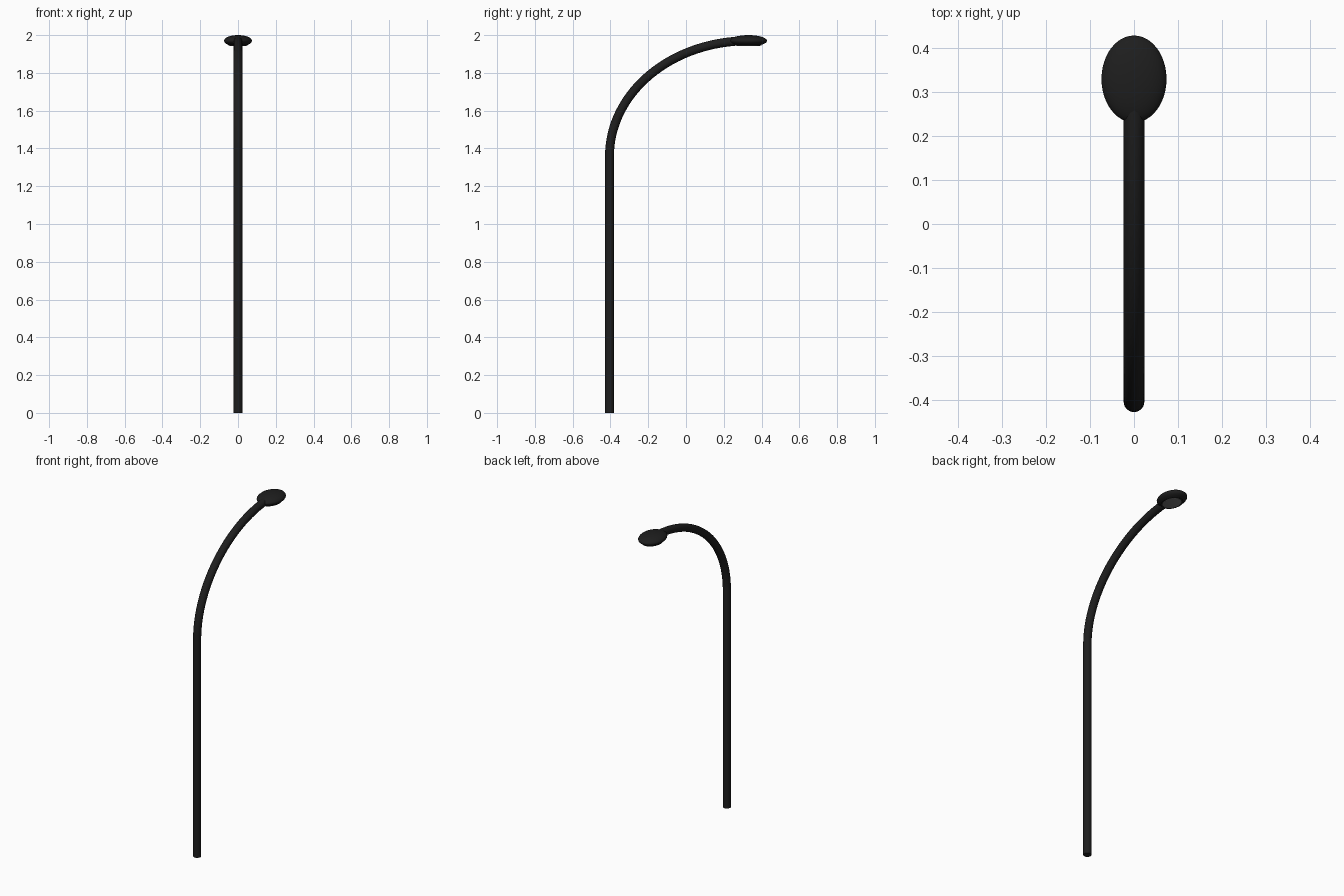
import bpy, bmesh, math

if "Cube" in bpy.data.objects:
    bpy.data.objects.remove(bpy.data.objects["Cube"])

def material(name, v):
    m = bpy.data.materials.new(name)
    m.diffuse_color = (v, v, v, 1)
    m.use_nodes = True
    m.node_tree.nodes["Principled BSDF"].inputs["Base Color"].default_value = m.diffuse_color
    return m

dark = material("dark_metal", 0.013)
glass = material("lamp_glass", 0.16)

def smooth(ob, angle=35):
    bpy.ops.object.select_all(action='DESELECT')
    ob.select_set(True)
    bpy.context.view_layer.objects.active = ob
    bpy.ops.object.shade_smooth_by_angle(angle=math.radians(angle))

# Pole: straight post sweeping into a quarter-ellipse arm
POLE_Y, HEAD_Y, BEND_Z = -0.405, 0.33, 1.36
a, b = HEAD_Y - POLE_Y, 0.61
path = [(0, POLE_Y, 0)]
steps = 32
for i in range(steps + 1):
    t = math.pi / 2 * i / steps
    path.append((0, HEAD_Y - a * math.cos(t), BEND_Z + b * math.sin(t)))
curve = bpy.data.curves.new("pole", 'CURVE')
curve.dimensions = '3D'
curve.bevel_depth = 0.0235
curve.bevel_resolution = 6
curve.use_fill_caps = True
spline = curve.splines.new('POLY')
spline.points.add(len(path) - 1)
for p, co in zip(spline.points, path):
    p.co = (*co, 1)
pole = bpy.data.objects.new("pole", curve)
bpy.context.collection.objects.link(pole)
bpy.ops.object.select_all(action='DESELECT')
pole.select_set(True)
bpy.context.view_layer.objects.active = pole
bpy.ops.object.convert(target='MESH')
pole = bpy.context.view_layer.objects.active
pole.data.materials.append(dark)
smooth(pole)

def oval_lathe(name, profile, mat, n=48, rx=0.074, ry=0.099):
    """Stack oval rings from (scale, z) pairs and close both ends."""
    bm = bmesh.new()
    rings = []
    for s, z in profile:
        rings.append([bm.verts.new((rx * s * math.cos(2 * math.pi * k / n),
                                    HEAD_Y + ry * s * math.sin(2 * math.pi * k / n), z))
                      for k in range(n)])
    for r0, r1 in zip(rings, rings[1:]):
        for k in range(n):
            j = (k + 1) % n
            bm.faces.new((r0[k], r0[j], r1[j], r1[k]))
    bm.faces.new(rings[0])
    bm.faces.new(rings[-1])
    bmesh.ops.recalc_face_normals(bm, faces=bm.faces)
    me = bpy.data.meshes.new(name)
    bm.to_mesh(me)
    bm.free()
    me.materials.append(mat)
    ob = bpy.data.objects.new(name, me)
    bpy.context.collection.objects.link(ob)
    smooth(ob)
    return ob

# Lamp head: flattened ellipsoid cut off underneath
angles = [math.radians(d) for d in range(-48, 89, 8)]
dome = [(math.cos(t), 1.97 + 0.03 * math.sin(t)) for t in angles]
oval_lathe("lamp_head", [(0.74, 1.944)] + dome + [(0.02, 2.0)], dark)

# Lens: pale oval under the head
oval_lathe("lamp_lens", [(0.58, 1.942), (0.62, 1.943), (0.62, 1.95)], glass)
